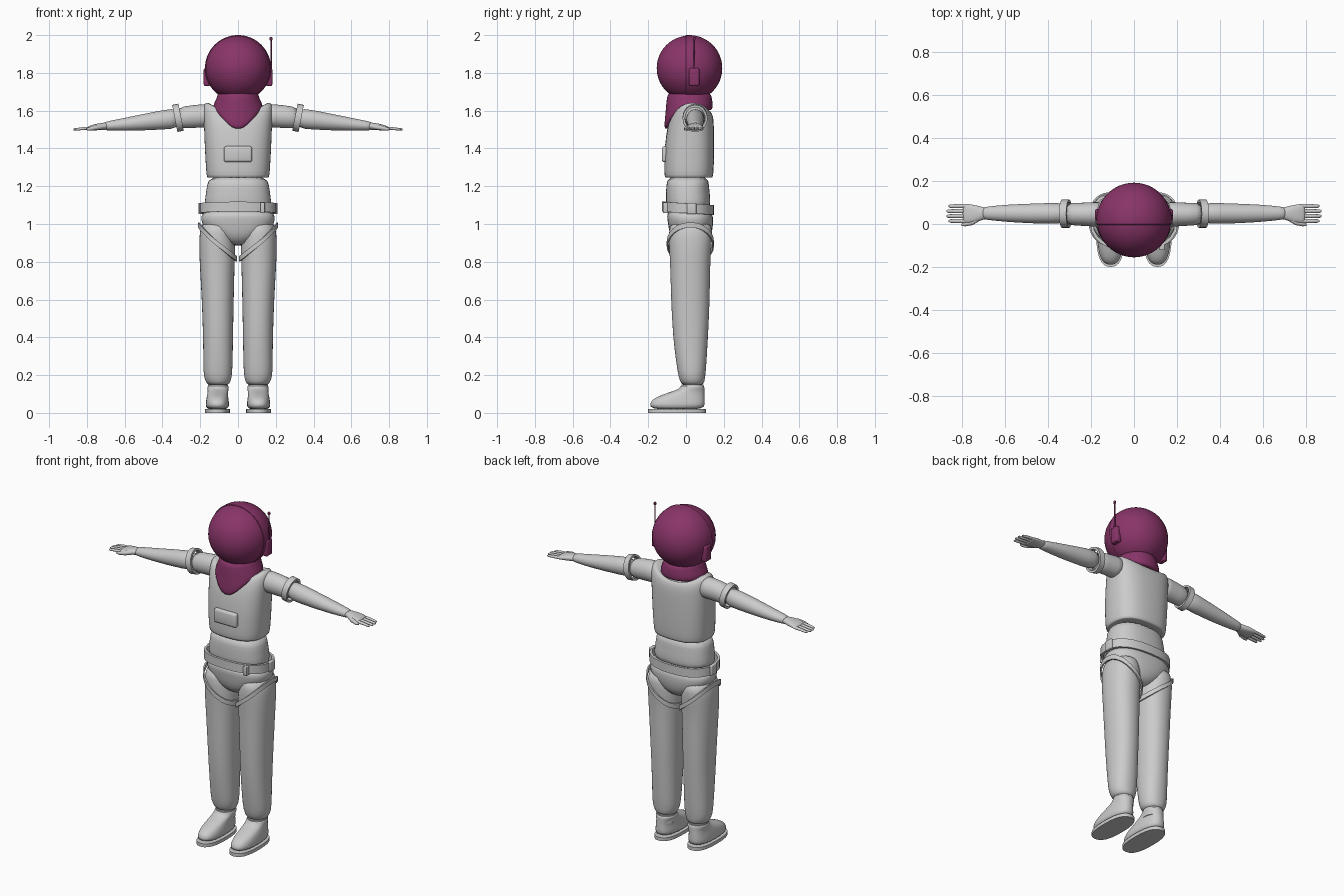
import bpy, bmesh, math
from mathutils import Matrix, Vector

if "Cube" in bpy.data.objects:
    bpy.data.objects.remove(bpy.data.objects["Cube"])

N = 24
plum = bpy.data.materials.new("plum")
plum.diffuse_color = (0.25, 0.035, 0.14, 1)
plum.use_nodes = True
plum.node_tree.nodes["Principled BSDF"].inputs["Base Color"].default_value = plum.diffuse_color


def finish(o, mat=None, mirror=False, sub=0, angle=40):
    if mat:
        o.data.materials.append(mat)
    for ob in bpy.context.selected_objects:
        ob.select_set(False)
    bpy.context.view_layer.objects.active = o
    o.select_set(True)
    if sub:
        for f in o.data.polygons:
            f.use_smooth = True
    else:
        bpy.ops.object.shade_smooth_by_angle(angle=math.radians(angle))
    if mirror:
        m = o.modifiers.new("mirror", 'MIRROR')
        m.use_mirror_merge = False
    if sub:
        o.modifiers.new("smooth", 'SUBSURF').levels = sub
        o.modifiers["smooth"].render_levels = sub
    return o


def from_bm(name, bm, **kw):
    bmesh.ops.recalc_face_normals(bm, faces=bm.faces)
    me = bpy.data.meshes.new(name)
    bm.to_mesh(me)
    bm.free()
    o = bpy.data.objects.new(name, me)
    bpy.context.collection.objects.link(o)
    return finish(o, **kw)


def oval(w, u0, u1, v0, v1, p=2.0, axis='z', drop=None):
    """Superellipse ring given by its extents; drop(angle) lowers points."""
    pts = []
    for i in range(N):
        a = 2 * math.pi * i / N
        c, s = math.cos(a), math.sin(a)
        u = (u0 + u1) / 2 + (u1 - u0) / 2 * math.copysign(abs(c) ** (2 / p), c)
        v = (v0 + v1) / 2 + (v1 - v0) / 2 * math.copysign(abs(s) ** (2 / p), s)
        d = drop(a) if drop else 0
        pts.append((u, v, w - d) if axis == 'z' else (w, u, v - d))
    return pts


def skin(name, rings, caps=True, loop=False, matrix=None, **kw):
    bm = bmesh.new()
    vs = [[bm.verts.new(p) for p in r] for r in rings]
    pairs = list(zip(vs, vs[1:])) + ([(vs[-1], vs[0])] if loop else [])
    for a, b in pairs:
        for i in range(N):
            j = (i + 1) % N
            bm.faces.new((a[i], a[j], b[j], b[i]))
    if caps and not loop:
        bm.faces.new(vs[0])
        bm.faces.new(vs[-1])
    if matrix:
        bm.transform(matrix)
    return from_bm(name, bm, **kw)


def band(name, u0, u1, v0, v1, w, h, t, p=2.0, **kw):
    """Flat strap looped round an oval."""
    drop = kw.pop("drop", None)
    r = [oval(z, u0 - e, u1 + e, v0 - e, v1 + e, p, drop=drop)
         for z, e in ((w - h, 0), (w - h, t), (w + h, t), (w + h, 0))]
    return skin(name, r, loop=True, **kw)


def box(name, c, size, bev, **kw):
    bm = bmesh.new()
    bmesh.ops.create_cube(bm, size=1)
    bm.transform(Matrix.Translation(c) @ Matrix.Diagonal((*size, 1)))
    bmesh.ops.bevel(bm, geom=bm.edges[:], offset=bev, segments=3, profile=0.5, affect='EDGES')
    return from_bm(name, bm, **kw)


# Helmet: front visor, slightly larger back shell, seam rim
HC = Vector((0, 0.017, 1.825))
bm = bmesh.new()
bmesh.ops.create_uvsphere(bm, u_segments=48, v_segments=32, radius=0.172, matrix=Matrix.Translation(HC))
from_bm("visor", bm, mat=plum)
bm = bmesh.new()
bmesh.ops.create_uvsphere(bm, u_segments=48, v_segments=32, radius=0.175, matrix=Matrix.Translation(HC))
bmesh.ops.bisect_plane(bm, geom=bm.verts[:] + bm.edges[:] + bm.faces[:],
                       plane_co=(0, 0, 0), plane_no=(0, -1, 0), clear_outer=True)
from_bm("helmet_shell", bm, mat=plum)
bpy.ops.mesh.primitive_torus_add(major_radius=0.1715, minor_radius=0.0035, major_segments=64,
                                 minor_segments=8, location=(0, 0, HC.z), rotation=(math.pi / 2, 0, 0))
rim = bpy.context.object
rim.name = "helmet_rim"
finish(rim, plum)

# Ear pods and the single antenna
box("ear_pod", (0.164, 0.043, 1.778), (0.036, 0.055, 0.095), 0.01, mat=plum, mirror=True)
skin("antenna", [oval(z, 0.175 - r, 0.175 + r, 0.044 - r, 0.044 + r) for z, r in
                 ((1.79, .006), (1.85, .004), (1.972, .004), (1.975, .007), (1.987, .007), (1.991, .003))], mat=plum)

# Neck scarf draping to a point at the front
def drape(k):
    return lambda a: k * max(0, -math.sin(a)) ** 3
skin("neck_scarf", [
    oval(1.70, -.105, .105, -.09, .125), oval(1.68, -.11, .11, -.10, .135),
    oval(1.66, -.117, .117, -.105, .14, drop=drape(.01)),
    oval(1.635, -.13, .13, -.11, .142, drop=drape(.06)),
    oval(1.61, -.135, .135, -.118, .142, drop=drape(.10)),
    oval(1.60, -.125, .125, -.11, .13, drop=drape(.105)),
    oval(1.605, -.10, .10, -.075, .11, drop=drape(.09))], mat=plum, sub=1)

# Vest with scooped neckline
def scoop(k):
    return lambda a: k * math.sin(a) ** 2
skin("vest", [
    oval(1.25, -.14, .14, -.09, .12, 2.6), oval(1.243, -.16, .16, -.108, .138, 2.6),
    oval(1.25, -.168, .168, -.116, .145, 2.6), oval(1.32, -.172, .172, -.117, .149, 2.6),
    oval(1.42, -.178, .178, -.113, .15, 2.6), oval(1.51, -.18, .18, -.10, .149, 2.6),
    oval(1.58, -.187, .187, -.085, .146, 2.5, drop=scoop(.02)),
    oval(1.625, -.185, .185, -.07, .138, 2.4, drop=scoop(.04)),
    oval(1.647, -.172, .172, -.058, .128, 2.3, drop=scoop(.05)),
    oval(1.64, -.15, .15, -.045, .118, 2.2, drop=scoop(.05)),
    oval(1.615, -.12, .12, -.03, .10, drop=scoop(.04))], sub=1)
box("chest_panel", (0, -.112, 1.37), (.15, .032, .084), .013)

# Waist and belt
skin("waist", [oval(1.06, -.185, .185, -.105, .13, 2.4), oval(1.12, -.176, .176, -.107, .13, 2.4),
               oval(1.16, -.172, .172, -.107, .127, 2.4), oval(1.20, -.166, .166, -.105, .122, 2.4),
               oval(1.26, -.155, .155, -.10, .12, 2.4)], sub=1)
tilt = lambda a: .009 * math.sin(a)
band("belt", -.19, .19, -.112, .135, 1.083, .026, .014, 2.4, drop=tilt)
box("belt_buckle", (.13, -.105, 1.086), (.024, .034, .056), .004)
box("belt_loop", (.2, .03, 1.082), (.02, .05, .06), .005, mirror=True)

# Hips and legs
skin("hips", [oval(.885, -.05, .05, -.035, .085), oval(.915, -.10, .10, -.07, .12, 2.2),
              oval(.95, -.155, .155, -.088, .138, 2.4), oval(1.0, -.195, .195, -.096, .145, 2.5),
              oval(1.04, -.197, .197, -.102, .145, 2.5), oval(1.075, -.185, .185, -.10, .13, 2.4)], sub=1)
skin("trouser_leg", [
    oval(1.02, .04, .19, -.08, .13), oval(.96, .025, .204, -.093, .143, 2.2),
    oval(.88, .012, .207, -.09, .135, 2.2), oval(.78, .018, .203, -.084, .128, 2.2),
    oval(.6, .022, .192, -.08, .127, 2.2), oval(.4, .026, .185, -.07, .117, 2.2),
    oval(.25, .028, .184, -.05, .108, 2.2), oval(.19, .032, .182, -.04, .102, 2.2),
    oval(.165, .04, .17, -.03, .098), oval(.145, .05, .16, -.02, .09)], mirror=True, sub=1)
sling = lambda a: -.09 * math.cos(a) + .01 * math.sin(a) ** 2
band("thigh_strap", .012, .205, -.094, .14, .905, .014, .008, 2.2, drop=sling, mirror=True)

# Boots: ankle collar, upper and sole
skin("ankle", [oval(.10, .052, .158, -.025, .092), oval(.15, .052, .158, -.025, .092)], mirror=True)
skin("boot", [
    oval(.015, .047, .172, -.195, .10, 2.5), oval(.05, .047, .171, -.193, .10, 2.5),
    oval(.075, .05, .168, -.175, .10, 2.4), oval(.095, .053, .164, -.13, .099, 2.3),
    oval(.115, .052, .16, -.07, .098, 2.2), oval(.128, .048, .162, -.033, .098),
    oval(.143, .048, .162, -.03, .097), oval(.146, .056, .154, -.02, .088)], mirror=True, sub=1)
skin("boot_sole", [oval(z, .043, .175, -.2, .105, 2.5) for z in (0, .02)], mirror=True)

# Arms: sleeve, tilted cuff, forearm with wrist
X = dict(axis='x')
skin("sleeve", [oval(.14, -.015, .105, 1.51, 1.635, **X), oval(.19, -.012, .102, 1.51, 1.635, **X),
                oval(.25, -.008, .098, 1.508, 1.628, **X), oval(.33, -.006, .1, 1.503, 1.618, **X)],
     mirror=True, sub=1)
turn = Matrix.Translation((.318, .048, 1.562)) @ Matrix.Rotation(math.radians(101), 4, 'Y')
band("sleeve_cuff", -.06, .06, -.053, .053, 0, .017, .013, matrix=turn, mirror=True)
skin("forearm", [
    oval(.3, 0, .1, 1.505, 1.618, **X), oval(.4, 0, .098, 1.5, 1.603, **X),
    oval(.5, .004, .094, 1.495, 1.583, **X), oval(.6, .01, .09, 1.493, 1.562, **X),
    oval(.68, .019, .081, 1.494, 1.546, **X), oval(.71, .022, .078, 1.496, 1.54, **X)],
     mirror=True, sub=1)

# Hands: flat palm, four fingers, thumb
skin("palm", [
    oval(.68, .024, .076, 1.5, 1.538, **X), oval(.71, .018, .08, 1.498, 1.537, **X),
    oval(.745, .004, .09, 1.496, 1.532, 2.4, **X), oval(.78, .003, .094, 1.495, 1.522, 2.5, **X),
    oval(.797, .006, .09, 1.497, 1.516, 2.5, **X)], mirror=True, sub=1)
for i, (y, tip) in enumerate(((.014, .862), (.037, .872), (.060, .872), (.083, .862))):
    skin("finger_%d" % (i + 1), [
        oval(x, y - r, y + r, z - r * .8, z + r * .8, **X) for x, r, z in
        ((.775, .010, 1.508), (.82, .0095, 1.505), (tip - .008, .008, 1.501), (tip, .004, 1.5))], mirror=True)
skin("thumb", [oval(x, y - r, y + r, z - r, z + r, **X) for x, y, r, z in
               ((.715, .028, .012, 1.515), (.75, .008, .013, 1.51), (.785, -.001, .010, 1.504),
                (.803, -.003, .005, 1.502))], mirror=True)
